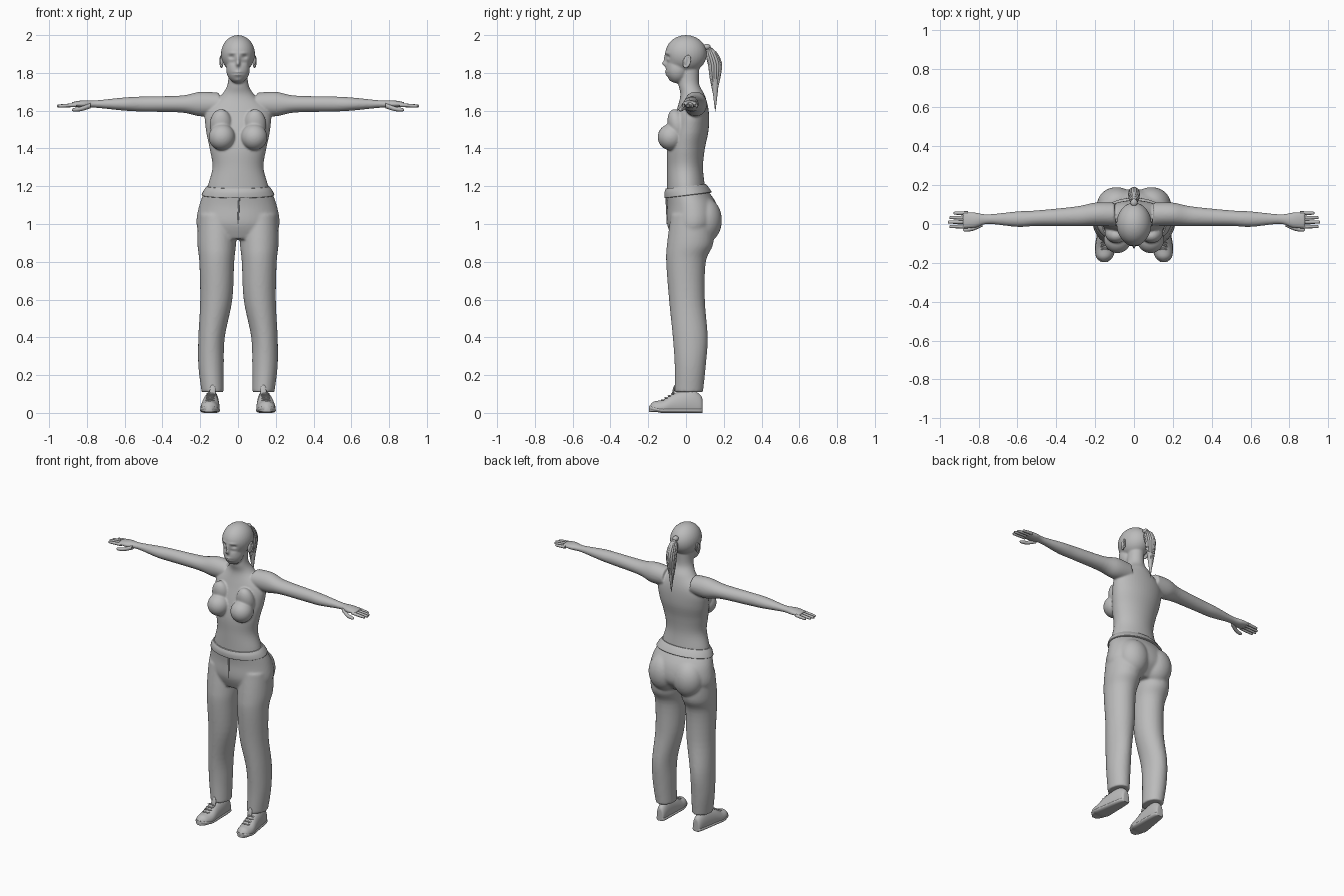
import bpy, bmesh, math, random
from mathutils import Matrix, Vector, Euler

default_cube = bpy.data.objects.get("Cube")
if default_cube:
    bpy.data.objects.remove(default_cube, do_unlink=True)
random.seed(4)

# One plain grey for everything
grey = bpy.data.materials.new("plain grey")
grey.use_nodes = True
grey.diffuse_color = (.5, .5, .5, 1)
grey.node_tree.nodes["Principled BSDF"].inputs["Base Color"].default_value = grey.diffuse_color
SIDES = (1, -1)
ARM_HEIGHT = 1.635


def smooth_rows(rows, steps):
    """Catmull-Rom interpolation between cross-sections."""
    rows = [Vector(row) for row in rows]
    padded = [rows[0]] + rows + [rows[-1]]
    result = []
    for before, start, end, after in zip(padded, padded[1:], padded[2:], padded[3:]):
        slope_in, slope_out = (end - before) / 2, (after - start) / 2
        for step in range(steps):
            t = step / steps
            blend = t * t * (3 - 2 * t)
            result.append(start.lerp(end, blend) + slope_in * (t * (1 - t) ** 2)
                          - slope_out * (t * t * (1 - t)))
    return result + [rows[-1]]


def loft(bm, rows, axis="Z", side=1, segments=32, steps=5):
    """Skin ellipses; a row is (position, low a, high a, low b, high b)."""
    rings = []
    for t, low_a, high_a, low_b, high_b in smooth_rows(rows, steps):
        ring = []
        for i in range(segments):
            angle = math.tau * i / segments
            a = (low_a + high_a + (high_a - low_a) * math.cos(angle)) / 2
            b = (low_b + high_b + (high_b - low_b) * math.sin(angle)) / 2
            point = Vector({"Z": (a, b, t), "X": (t, a, b), "Y": (a, t, b)}[axis])
            point.x *= side
            ring.append(bm.verts.new(point))
        rings.append(ring)
    for lower, upper in zip(rings, rings[1:]):
        for i in range(segments):
            bm.faces.new((lower[i - 1], lower[i], upper[i], upper[i - 1]))
    bm.faces.new(rings[0])
    bm.faces.new(rings[-1])


def trunk(bm, rows):
    """Loft symmetric sections given as (height, half width, front, back)."""
    loft(bm, [(z, -half, half, -front, back) for z, half, front, back in rows], segments=48)


def around(position, a, b, radius):
    """A round section for the loft."""
    return position, a - radius, a + radius, b - radius, b + radius


def ball(bm, centre, radii, turn=(0, 0, 0)):
    bmesh.ops.create_uvsphere(bm, u_segments=32, v_segments=20, radius=1,
                              matrix=Matrix.LocRotScale(Vector(centre), Euler(turn), Vector(radii)))


def finish(name, bm, voxel=0, relax=0):
    """Make an object; a voxel size fuses its overlapping volumes into one skin."""
    bmesh.ops.recalc_face_normals(bm, faces=bm.faces)
    mesh = bpy.data.meshes.new(name)
    bm.to_mesh(mesh)
    bm.free()
    part = bpy.data.objects.new(name, mesh)
    bpy.context.collection.objects.link(part)
    bpy.ops.object.select_all(action="DESELECT")
    part.select_set(True)
    bpy.context.view_layer.objects.active = part
    if voxel:
        fuse = part.modifiers.new("fuse", "REMESH")
        fuse.mode, fuse.voxel_size = "VOXEL", voxel
        soften = part.modifiers.new("soften", "SMOOTH")
        soften.iterations = relax
        for modifier in ("fuse", "soften"):
            bpy.ops.object.modifier_apply(modifier=modifier)
    part.data.materials.clear()
    part.data.materials.append(grey)
    bpy.ops.object.shade_smooth_by_angle(angle=math.radians(50))
    return part


# Body: torso, neck, head, chest and arms fused together
bm = bmesh.new()
trunk(bm, [(1.12, .17, .1, .11), (1.2, .16, .1, .1), (1.3, .135, .1, .09), (1.4, .15, .1, .1),
           (1.5, .17, .08, .12), (1.6, .17, .05, .12), (1.68, .09, .03, .1),
           (1.74, .055, .04, .07), (1.82, .05, .04, .07)])
ball(bm, (0, 0, 1.9), (.09, .11, .1))
ball(bm, (0, -.045, 1.82), (.063, .062, .075))
arm = [(.1, -.01, .11, .06), (.2, -.01, .11, .065), (.3, -.01, .09, .045), (.5, -.01, .07, .04),
       (.6, -.015, .065, .035), (.75, 0, .05, .02), (.82, -.02, .06, .02), (.88, -.02, .06, .01)]
for side in SIDES:
    ball(bm, (.085 * side, -.08, 1.46), (.07, .07, .07))
    ball(bm, (.09 * side, -.045, 1.52), (.06, .05, .09), (.25, 0, 0))
    loft(bm, [(x, front, back, ARM_HEIGHT - thick, ARM_HEIGHT + thick) for x, front, back, thick in arm],
         "X", side)
body = finish("body", bm, .0055, 6)

# Face: soft pushes on the front of the head (x, z, width, height, depth)
nose, bridge = (0, 1.85, .01, .015, -.025), (0, 1.875, .01, .02, -.01)
eye_socket, brow = (.035, 1.885, .015, .01, .01), (.03, 1.905, .02, .006, -.005)
lips, mouth_line = (0, 1.797, .02, .012, -.01), (0, 1.797, .025, .004, .008)
chin, cheek = (0, 1.76, .02, .01, -.005), (.05, 1.85, .015, .015, -.004)
for vertex in body.data.vertices:
    x, y, z = vertex.co
    if y < -.03 and z > 1.74:
        for px, pz, width, height, depth in (nose, bridge, eye_socket, brow, lips, mouth_line, chin, cheek):
            vertex.co.y += depth * math.exp(-((abs(x) - px) / width) ** 2 - ((z - pz) / height) ** 2)

# Ears: a flat inner lobe with a raised rim
bm = bmesh.new()
for side in SIDES:
    ear = Vector((.088 * side, .005, 1.86))
    ball(bm, ear, (.007, .016, .028), (.2, 0, .3 * side))
    for i in range(18):
        up, back = math.cos(math.tau * i / 18), math.sin(math.tau * i / 18)
        ball(bm, ear + Vector((.005 * side * back, .016 * back + .006 * up, .028 * up)), (.006, .006, .007))
finish("ears", bm, .003, 3)

# Fingers and thumbs
bm = bmesh.new()
for side in SIDES:
    for i in range(4):
        y = .056 - .023 * i
        tip = .957 - .007 * (i - 2) ** 2
        loft(bm, [around(.855, y, 1.63, .01), around(tip - .01, y, 1.625, .008),
                  around(tip, y, 1.625, .002)], "X", side, 12)
    loft(bm, [around(.78, 0, 1.627, .014), around(.83, -.023, 1.61, .012), around(.87, -.03, 1.605, .009),
              around(.88, -.03, 1.605, .002)], "X", side, 12)
finish("fingers", bm)


# Ponytail: a tie, a core and overlapping tapered strands
def strand(bm, spread_x, spread_y, length, thickness):
    rows = []
    for i in range(9):
        t = i / 8
        swell = math.sin(math.pi * t ** .6)
        middle = .12 + .035 * min(1, 3 * t)
        rows.append(around(1.945 - length * t, spread_x * swell, middle + spread_y * swell,
                           thickness * swell + .001))
    loft(bm, rows, segments=10, steps=2)


bm = bmesh.new()
ball(bm, (0, .11, 1.938), (.018, .02, .016))
strand(bm, 0, 0, .35, .023)
for i in range(14):
    angle = math.tau * i / 14
    strand(bm, .022 * math.cos(angle), .029 * math.sin(angle), random.uniform(.27, .34), .008)
finish("ponytail", bm)

# Trousers: hips, seat and legs fused together
bm = bmesh.new()
trunk(bm, [(1.19, .17, .11, .105), (1.1, .205, .1, .165), (1, .22, .1, .175), (.92, .19, .07, .11)])
leg = [(1.05, .01, .21, -.08, .14), (.9, .01, .215, -.1, .145), (.8, .02, .205, -.105, .105),
       (.6, .03, .2, -.09, .1), (.4, .07, .21, -.07, .115), (.25, .075, .21, -.06, .105),
       (.11, .075, .193, -.06, .09)]
for side in SIDES:
    ball(bm, (.09 * side, .1, 1.02), (.1, .09, .12))
    loft(bm, leg, side=side)
finish("trousers", bm, .008, 5)

# Waistband, tilted up towards the back, with a front seam
bm = bmesh.new()
trunk(bm, [(1.15, .188, .11, .13), (1.155, .192, .114, .135), (1.18, .18, .114, .12), (1.2, .165, .107, .104)])
for vertex in bm.verts:
    vertex.co.z += .12 * vertex.co.y
finish("waistband", bm)
bm = bmesh.new()
loft(bm, [around(1.14, .006, -.105, .004), around(1, 0, -.098, .004)], segments=8)
finish("fly_seam", bm)

# Shoes: upper, sole, tongue and laces; a section is (y, half width, height)
shoe = [(-.195, .015, .035), (-.17, .04, .06), (-.12, .05, .07), (-.06, .045, .105),
        (.03, .036, .12), (.08, .026, .09), (.087, .01, .06)]


def shoe_middle(y):
    return .14 - .07 * y


uppers, soles, laces = bmesh.new(), bmesh.new(), bmesh.new()
for side in SIDES:
    upper_rows, sole_rows = [], []
    for y, half, height in shoe:
        x = shoe_middle(y)
        upper_rows.append((y, x - half, x + half, -height / 4, height))
        sole_rows.append((y, x - half - .003, x + half + .003, -.004, .03))
    loft(uppers, upper_rows, "Y", side)
    loft(soles, sole_rows, "Y", side)
    ball(laces, (.134 * side, -.066, .115), (.016, .006, .034), (-.2, 0, 0))
    for i in range(4):
        y = -.125 + .018 * i
        for lean in SIDES:
            ball(laces, (shoe_middle(y) * side, y, .068 + .011 * i), (.026, .004, .004), (0, 0, .3 * lean))
for vertex in uppers.verts:
    vertex.co.z = max(vertex.co.z, .006)
for vertex in soles.verts:
    # Flat tread with a slight toe lift
    vertex.co.z = min(max(vertex.co.z, 0), .022) + max(0, -vertex.co.y - .13) * .2
finish("shoe_uppers", uppers)
finish("shoe_soles", soles)
finish("shoe_laces", laces)
